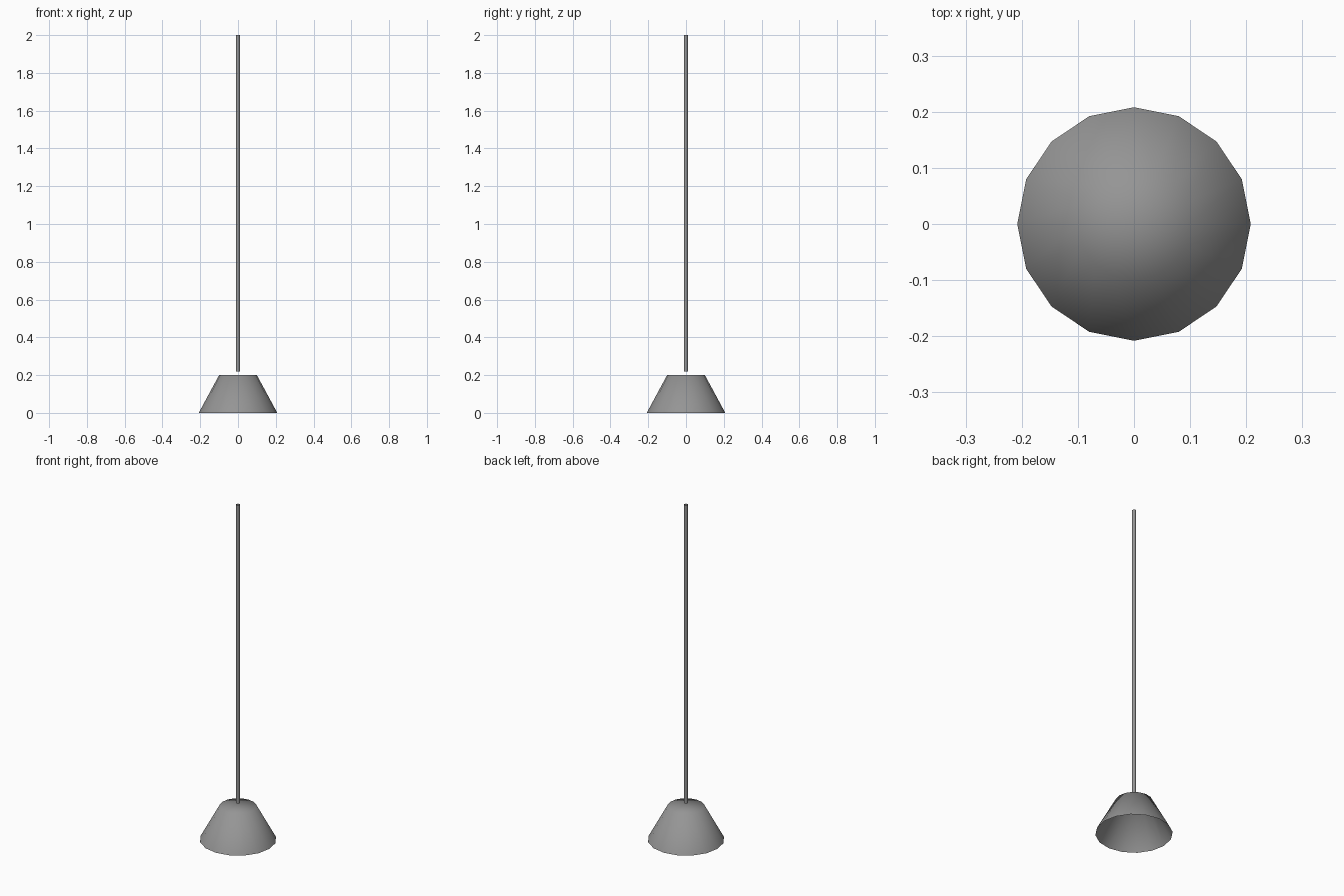
import bpy, bmesh

if "Cube" in bpy.data.objects:
    bpy.data.objects.remove(bpy.data.objects["Cube"])

# Dark grey paint shared by both parts
grey = bpy.data.materials.new("dark_grey")
grey.diffuse_color = (0.3, 0.3, 0.3, 1)
grey.use_nodes = True
grey.node_tree.nodes["Principled BSDF"].inputs["Base Color"].default_value = grey.diffuse_color


def tube(name, sides, bottom_radius, top_radius, z0, z1, cap_top=False):
    """Smooth open tapered tube, optionally closed at the top."""
    bpy.ops.mesh.primitive_cone_add(
        vertices=sides, radius1=bottom_radius, radius2=top_radius,
        depth=z1 - z0, end_fill_type='TRIFAN', location=(0, 0, (z0 + z1) / 2))
    obj = bpy.context.object
    obj.name = name
    obj.data.materials.append(grey)
    bm = bmesh.new()
    bm.from_mesh(obj.data)
    bm.normal_update()
    ends = [f for f in bm.faces
            if f.normal.z < -0.9 or (f.normal.z > 0.9 and not cap_top)]
    bmesh.ops.delete(bm, geom=ends, context='FACES')
    for f in bm.faces:
        f.smooth = True
    bm.to_mesh(obj.data)
    bm.free()
    return obj


# Conical lamp shade, closed on top and open below
tube("lamp_shade", 16, 0.208, 0.10, 0.0, 0.20, cap_top=True)

# Thin hanging rod, floating just above the shade
tube("hanging_rod", 8, 0.011, 0.011, 0.22, 2.0)
